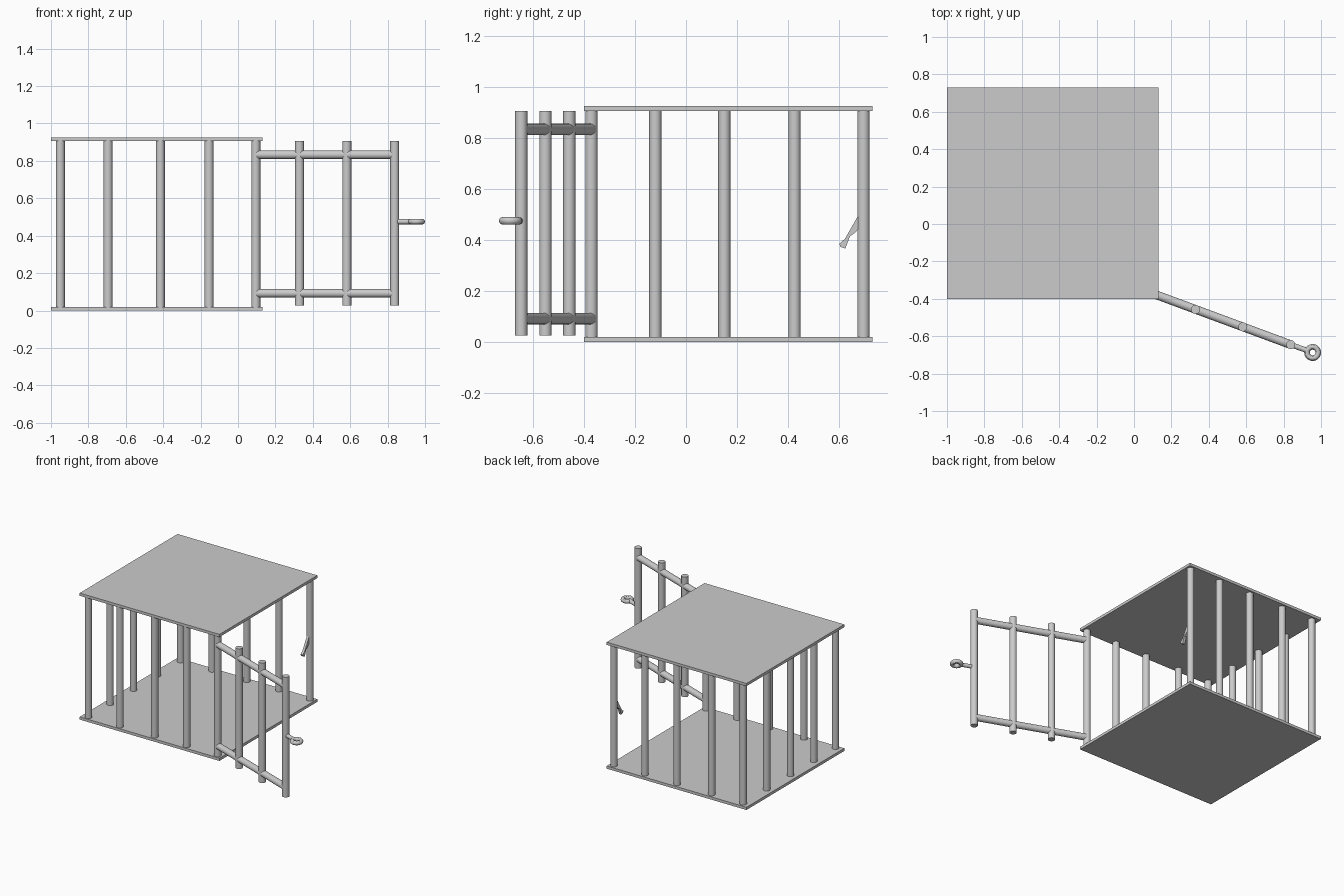
import bpy, bmesh
from mathutils import Vector

if "Cube" in bpy.data.objects:
    bpy.data.objects.remove(bpy.data.objects["Cube"])


def rod(name, a, b, r, sides=24):
    a, b = Vector(a), Vector(b)
    d = b - a
    bpy.ops.mesh.primitive_cylinder_add(vertices=sides, radius=r, depth=d.length, location=(a + b) / 2)
    ob = bpy.context.object
    ob.name = name
    ob.rotation_euler = d.to_track_quat('Z', 'Y').to_euler()
    bpy.ops.object.shade_smooth_by_angle()
    return ob


def plate(name, z):
    bpy.ops.mesh.primitive_cube_add(size=1, location=(-0.435, 0.165, z))
    ob = bpy.context.object
    ob.name = name
    ob.scale = (1.13, 1.13, 0.02)


# Floor and roof plates
plate("floor", 0.01)
plate("roof", 0.915)

# Cage bars: front, back and left walls, the right side is the doorway
R = 0.024
xs = (-0.95, -0.695, -0.415, -0.155, 0.095)
ys = (-0.37, -0.12, 0.15, 0.425, 0.695)
for x in xs:
    for name, y in (("front_bar", ys[0]), ("back_bar", ys[-1])):
        rod(name, (x, y, 0.015), (x, y, 0.91), R)
for y in ys[1:-1]:
    rod("left_bar", (xs[0], y, 0.015), (xs[0], y, 0.91), R)

# Open door, hinged on the front right post
hinge = Vector((0.095, -0.37, 0))
tip = Vector((0.838, -0.645, 0))
for t in (0.315, 0.655, 1.0):
    p = hinge.lerp(tip, t)
    rod("door_bar", (p.x, p.y, 0.027), (p.x, p.y, 0.905), R)
for z in (0.092, 0.833):
    up = Vector((0, 0, z))
    rod("door_rail", hinge.lerp(tip, 0.01) + up, tip + up, 0.023)

# Latch ring on a short stem
ring = Vector((0.955, -0.687, 0.475))
rod("latch_stem", tip + Vector((0, 0, 0.475)), ring.lerp(tip + Vector((0, 0, 0.475)), 0.25), 0.014, 16)
bpy.ops.mesh.primitive_torus_add(major_radius=0.03, minor_radius=0.015, major_segments=32,
                                 minor_segments=12, location=ring)
bpy.context.object.name = "latch_ring"
bpy.ops.object.shade_smooth_by_angle()

# Latch peg on the back right post, side profile (y, z) extruded along x
profile = [(0.685, 0.515), (0.622, 0.405), (0.600, 0.385), (0.604, 0.373),
           (0.624, 0.366), (0.628, 0.378), (0.642, 0.415), (0.660, 0.427), (0.685, 0.455)]
bm = bmesh.new()
face = bm.faces.new([bm.verts.new((0.086, y, z)) for y, z in profile])
ext = bmesh.ops.extrude_face_region(bm, geom=[face])
bmesh.ops.translate(bm, verts=[v for v in ext["geom"] if isinstance(v, bmesh.types.BMVert)], vec=(0.018, 0, 0))
bmesh.ops.recalc_face_normals(bm, faces=bm.faces)
mesh = bpy.data.meshes.new("latch_peg")
bm.to_mesh(mesh)
bm.free()
bpy.context.collection.objects.link(bpy.data.objects.new("latch_peg", mesh))
